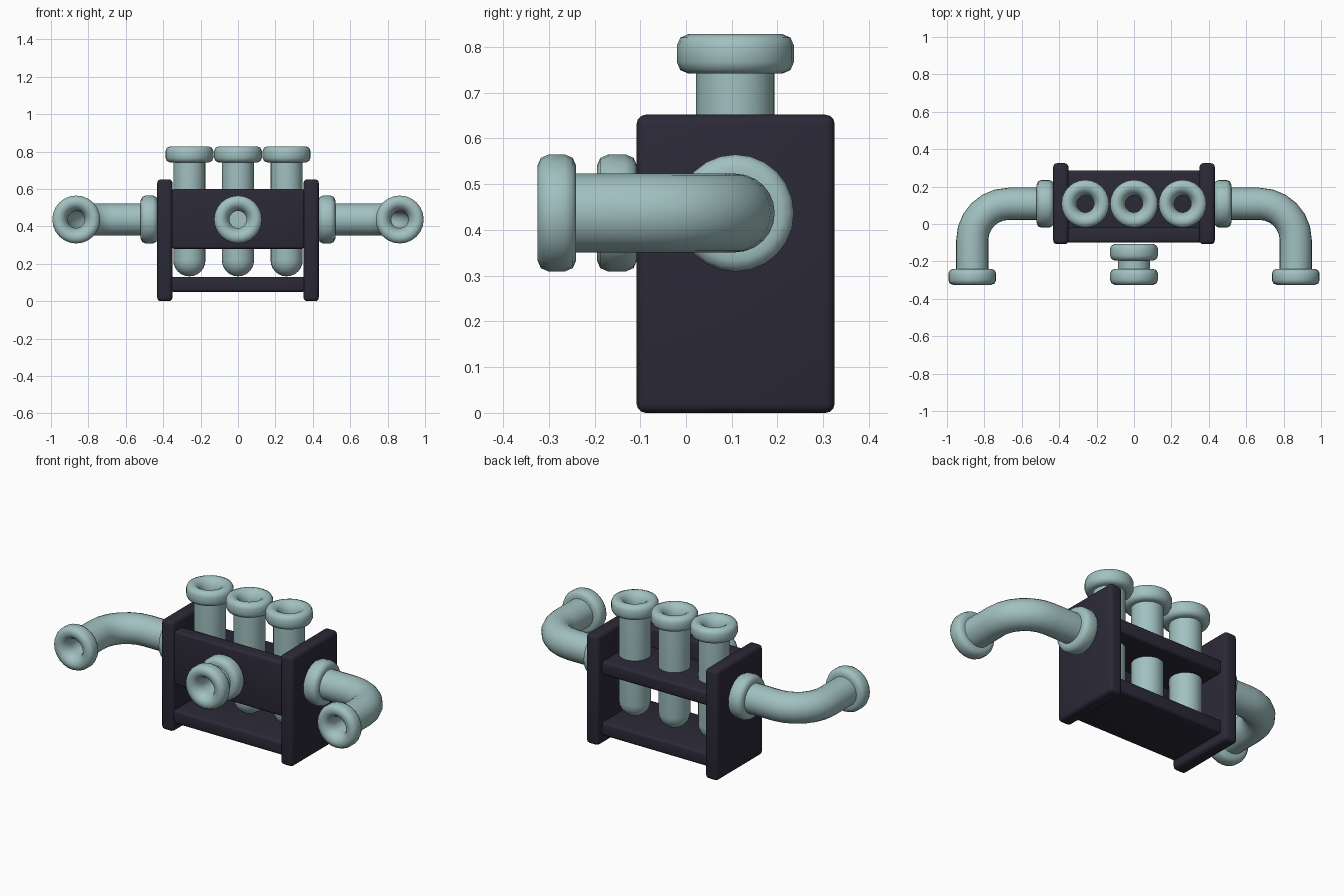
import bpy, bmesh, math
from mathutils import Vector

if "Cube" in bpy.data.objects:
    bpy.data.objects.remove(bpy.data.objects["Cube"])


def material(name, rgb):
    m = bpy.data.materials.new(name)
    m.diffuse_color = (*rgb, 1)
    m.use_nodes = True
    m.node_tree.nodes["Principled BSDF"].inputs["Base Color"].default_value = m.diffuse_color
    return m


GLASS = material("pale_teal", (0.36, 0.53, 0.53))
DARK = material("dark_slate", (0.024, 0.022, 0.038))
SIDES = 24
R, RIM, BORE = 0.086, 0.128, 0.046
CY, CZ = 0.108, 0.437


def finish(bm, name, mat, angle=50):
    bmesh.ops.recalc_face_normals(bm, faces=bm.faces)
    me = bpy.data.meshes.new(name)
    bm.to_mesh(me)
    bm.free()
    ob = bpy.data.objects.new(name, me)
    bpy.context.collection.objects.link(ob)
    me.materials.append(mat)
    bpy.ops.object.select_all(action='DESELECT')
    ob.select_set(True)
    bpy.context.view_layer.objects.active = ob
    bpy.ops.object.shade_smooth_by_angle(angle=math.radians(angle))
    return ob


def box(name, x, y, z, bevel=0.02):
    bm = bmesh.new()
    bmesh.ops.create_cube(bm, size=1)
    for v in bm.verts:
        for i, (a, b) in enumerate((x, y, z)):
            v.co[i] = (a + b) / 2 + v.co[i] * (b - a)
    bmesh.ops.bevel(bm, geom=bm.edges[:], offset=bevel, segments=3,
                    profile=0.5, affect='EDGES')
    return finish(bm, name, DARK)


def sweep(name, path, profile, ref):
    """Rings of radius r at distance s along path(s) -> point, direction."""
    bm = bmesh.new()
    rings = []
    for s, r in profile:
        p, t = path(s)
        u = Vector(ref)
        w = t.cross(u)
        rings.append([bm.verts.new(p + r * (math.cos(a) * u + math.sin(a) * w))
                      for a in (2 * math.pi * k / SIDES for k in range(SIDES))])
    for a, b in zip(rings, rings[1:]):
        for k in range(SIDES):
            j = (k + 1) % SIDES
            bm.faces.new((a[k], a[j], b[j], b[k]))
    bm.faces.new(rings[0])
    bm.faces.new(rings[-1])
    return finish(bm, name, GLASS)


def line(p, d):
    return lambda s: (Vector(p) + Vector(d) * s, Vector(d))


def collar(s0, s1, c=0.025):
    """Rounded flange outline between two distances."""
    k = c * 0.3
    return [(s0, R), (s0, RIM - c), (s0 + k, RIM - k), (s0 + c, RIM),
            (s1 - c, RIM), (s1 - k, RIM - k), (s1, RIM - c)]


def mouth(s1):
    """Open end: flared lip running into the bore."""
    return [(s1, 0.085), (s1 - 0.012, 0.066), (s1 - 0.035, 0.052), (s1 - 0.06, BORE)]


# rack: end plates, front panel, shelves
for side, sx in (("left", -1), ("right", 1)):
    box(side + "_end_plate", sorted((sx * 0.35, sx * 0.432)), (-0.108, 0.325), (0, 0.652))
box("front_panel", (-0.355, 0.355), (-0.1, -0.02), (0.28, 0.6), 0.015)
box("middle_shelf", (-0.36, 0.36), (-0.05, 0.287), (0.41, 0.49), 0.015)
box("bottom_shelf", (-0.36, 0.36), (-0.1, 0.287), (0.05, 0.13), 0.015)

# three test tubes with round bottoms
dome = [(R - R * math.cos(a), R * math.sin(a))
        for a in (math.pi / 2 * (k + 0.05) / 6.05 for k in range(7))]
for label, x in (("left", -0.26), ("middle", 0), ("right", 0.26)):
    sweep(label + "_test_tube", line((x, CY, 0.133), (0, 0, 1)),
          dome + collar(0.609, 0.695) + mouth(0.695) + [(0.1, BORE)], (1, 0, 0))

# short front spout
sweep("front_spout", line((0, -0.1, CZ), (0, -1, 0)),
      collar(0.007, 0.095) + [(0.095, R)] + collar(0.14, 0.225)
      + mouth(0.225) + [(0.02, BORE)], (0, 0, 1))

# side elbows
START, BEND, TURN = 0.425, 0.67, 0.195
L1 = BEND - START
ARC = TURN * math.pi / 2
END = L1 + ARC + (0.325 - TURN + CY)


def elbow(sx):
    def path(s):
        if s < L1:
            x, y, a = START + s, CY, 0
        else:
            a = min((s - L1) / TURN, math.pi / 2)
            extra = max(s - L1 - ARC, 0)
            x = BEND + TURN * math.sin(a)
            y = CY - TURN * (1 - math.cos(a)) - extra
        return Vector((sx * x, y, CZ)), Vector((sx * math.cos(a), -math.sin(a), 0))
    return path


curve = [L1 + ARC * k / 6 for k in range(7)]
for side, sx in (("left", -1), ("right", 1)):
    sweep(side + "_elbow_pipe", elbow(sx),
          collar(0.005, 0.095) + [(0.095, R)] + [(s, R) for s in curve]
          + collar(END - 0.085, END) + mouth(END)
          + [(s, BORE) for s in reversed(curve)] + [(0.02, BORE)], (0, 0, 1))
